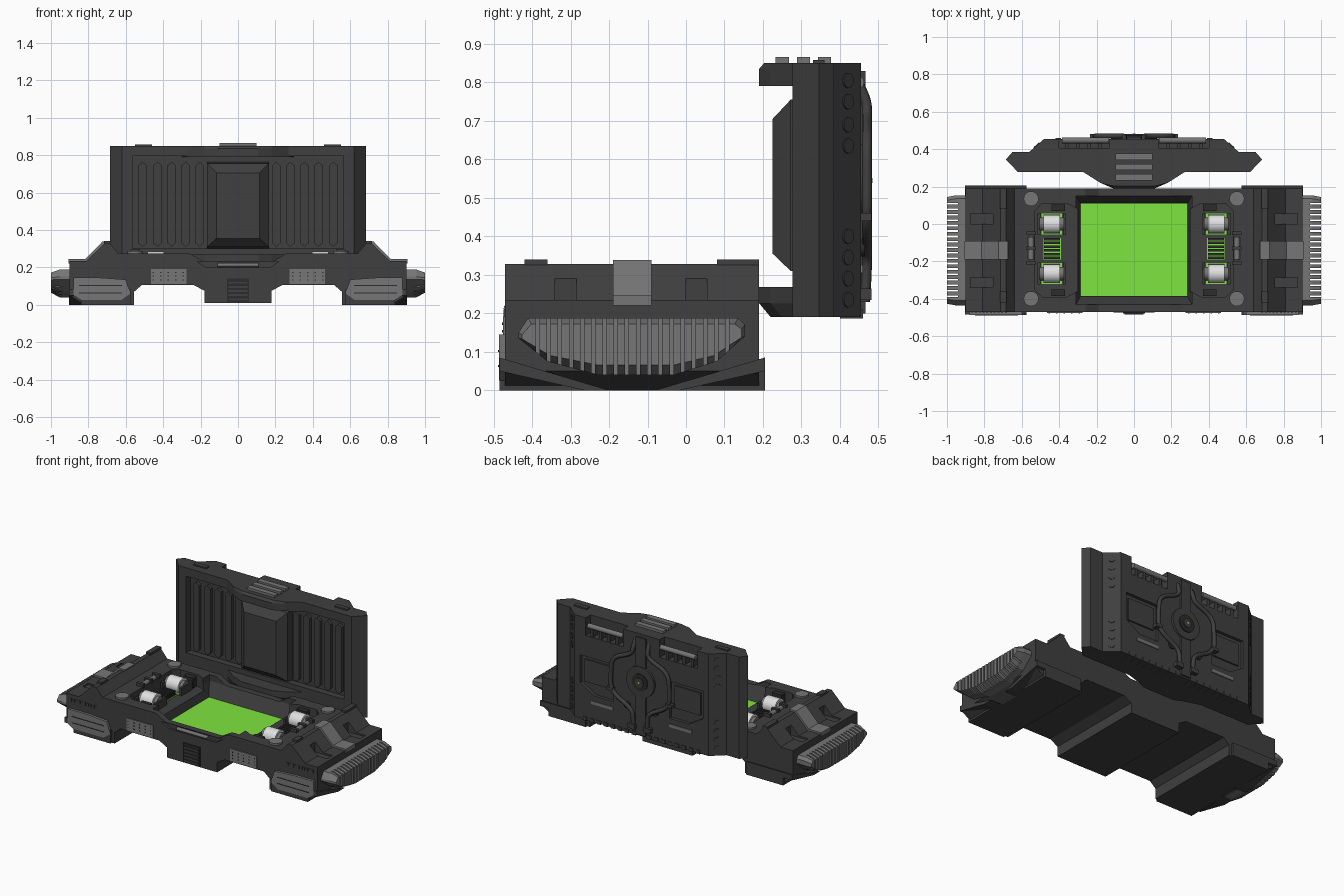
import bpy, bmesh, math
from mathutils import Vector

if "Cube" in bpy.data.objects:
    bpy.data.objects.remove(bpy.data.objects["Cube"])


def material(name, r, g, b):
    m = bpy.data.materials.new(name)
    m.diffuse_color = (r, g, b, 1)
    m.use_nodes = True
    m.node_tree.nodes["Principled BSDF"].inputs["Base Color"].default_value = m.diffuse_color
    return m


BODY = material("body grey", .05, .05, .05)
DARK = material("dark grey", .025, .025, .025)
LIGHT = material("light grey", .18, .18, .18)
GREEN = material("screen green", .21, .78, .05)
WHITE = material("roller white", .75, .75, .75)


def finish(name, bm, mat, sym):
    bmesh.ops.recalc_face_normals(bm, faces=bm.faces[:])
    me = bpy.data.meshes.new(name)
    bm.to_mesh(me)
    bm.free()
    me.materials.append(mat)
    ob = bpy.data.objects.new(name, me)
    bpy.context.collection.objects.link(ob)
    if sym:
        ob.modifiers.new("mirror", 'MIRROR').use_clip = False
    return ob


def add_loft(bm, rings, smooth=False):
    vs = [[bm.verts.new(p) for p in r] for r in rings]
    n = len(vs[0])
    for a, b in zip(vs, vs[1:]):
        for i in range(n):
            j = (i + 1) % n
            bm.faces.new((a[i], a[j], b[j], b[i])).smooth = smooth
    bm.faces.new(vs[0][::-1])
    bm.faces.new(vs[-1])


def loft(name, rings, mat=BODY, sym=False, smooth=False):
    bm = bmesh.new()
    add_loft(bm, rings, smooth)
    return finish(name, bm, mat, sym)


def ring(pts, axis, c):
    put = {'x': lambda u, v: (c, u, v), 'y': lambda u, v: (u, c, v), 'z': lambda u, v: (u, v, c)}[axis]
    return [put(u, v) for u, v in pts]


def prism(name, pts, axis, a, b, mat=BODY, sym=False):
    return loft(name, [ring(pts, axis, a), ring(pts, axis, b)], mat, sym)


def rect(x0, x1, y0, y1):
    return [(x0, y0), (x1, y0), (x1, y1), (x0, y1)]


def boxes(name, dims, mat=BODY, sym=False):
    """Each dim is (x0, x1, y0, y1, z0, z1)."""
    bm = bmesh.new()
    for x0, x1, y0, y1, z0, z1 in dims:
        add_loft(bm, [ring(rect(x0, x1, y0, y1), 'z', z) for z in (z0, z1)])
    return finish(name, bm, mat, sym)


def tube(name, p0, p1, r, mat=BODY, sym=False, n=20):
    p0, p1 = Vector(p0), Vector(p1)
    q = (p1 - p0).to_track_quat('Z', 'Y')
    rim = [q @ Vector((r * math.cos(t * math.tau / n), r * math.sin(t * math.tau / n), 0)) for t in range(n)]
    return loft(name, [[p + v for v in rim] for p in (p0, p1)], mat, sym, True)


def full(half):
    """Close a half profile by reflecting it across x = 0."""
    return half + [(-x, y) for x, y in reversed(half) if x > 0]


def carve(ob, *cutters):
    for c in cutters:
        m = ob.modifiers.new("cut", 'BOOLEAN')
        m.operation, m.object, m.solver = 'DIFFERENCE', c, 'EXACT'
    ob.data = bpy.data.meshes.new_from_object(ob.evaluated_get(bpy.context.evaluated_depsgraph_get()))
    ob.modifiers.clear()
    for c in cutters:
        bpy.data.objects.remove(c)


# --- Base body with cavity ---
base = prism("base_body", full([(0, .01), (.18, .01), (.18, .075), (.235, .105), (.515, .105), (.555, .07), (.555, 0),
             (.82, 0), (.9, .05), (.9, .235), (.81, .235), (.715, .328), (.685, .328), (.64, .275), (.26, .275),
             (.19, .235), (0, .235)]), 'y', -.47, .19)
well = loft("well_cut", [ring(rect(-.286, .286, -.387, .111), 'z', .146),
                         ring(rect(-.31, .31, -.43, .15), 'z', .236), ring(rect(-.31, .31, -.43, .15), 'z', .5)])
side = prism("side_cut", [(.28, -.35), (.36, -.39), (.49, -.39), (.53, -.35), (.53, .07), (.49, .11), (.36, .11),
             (.28, .07)], 'z', .2, .5, sym=True)
slope = boxes("slope_cut", [(.75, .875, y, y + .055, .225, .29) for y in (.0, -.34)], sym=True)
slot = prism("slot_cut", [(-.22, .232), (-.17, .2), (.17, .2), (.22, .232)], 'y', -.5, -.455)
carve(base, well, side, slope, slot)
boxes("ridge_caps", [(.683, .717, -.42, -.36, .3, .34), (.683, .717, .08, .19, .3, .34)], BODY, True)
for nm, e, s in (("front", -.485, 1), ("rear", .205, -1)):
    prism(nm + "_foot_rail", [(e, .085), (e, .05), (e + s * .22, 0), (e + s * .285, 0)], 'x', .575, .904, BODY, True)
    prism(nm + "_foot_wedge", [(e, .085), (e, 0), (e + s * .285, 0)], 'x', .575, .84, BODY, True)

# --- Base interior ---
boxes("screen", [(-.285, .285, -.386, .11, .144, .151)], GREEN)
boxes("coil_windows", [(.39, .485, -.19, -.075, .198, .206)], GREEN, True)
boxes("coil_bars", [(.395, .48, -.188 + i * .02, -.174 + i * .02, .2, .235) for i in range(6)], DARK, True)
boxes("roller_glow", [(.385, .495, y - .056, y + .056, .198, .206) for y in (0, -.265)], GREEN, True)
for nm, y in (("rear", 0), ("front", -.265)):
    tube(nm + "_roller", (.395, y, .235), (.485, y, .235), .05, WHITE, True)
    tube(nm + "_roller_cap", (.375, y, .235), (.505, y, .235), .036, LIGHT, True)
boxes("roller_mounts", [(x, x + .015, y - .058, y + .058, .2, .25) for y in (0, -.265) for x in (.365, .5)], BODY, True)
boxes("well_clips", [(.37, .44, y, y + .035, .2, .265) for y in (.07, -.385)], DARK, True)
tube("side_pin", (.55, -.19, .275), (.55, -.07, .275), .016, LIGHT, True)
boxes("side_pin_clamps", [(.525, .575, y, y + .02, .27, .295) for y in (-.22, -.14, -.06)], BODY, True)
for nm, y in (("rear", .135), ("front", -.4)):
    tube(nm + "_corner_pad", (.55, y, .27), (.55, y, .287), .04, LIGHT, True)

# --- Front face details ---
prism("front_foot_plate", [(.575, .06), (.625, .025), (.84, .025), (.88, .05), (.88, .145), (.74, .145), (.6, .135)],
      'y', -.486, -.465, LIGHT, True)
boxes("foot_plate_grooves", [(.62, .85, -.488, -.48, z, z + .005) for z in (.06, .1)], DARK, True)
boxes("front_mesh_plate", [(.275, .465, -.476, -.465, .112, .192)], LIGHT, True)
boxes("mesh_holes", [(.29 + .04 * i, .296 + .04 * i, -.478, -.47, z, z + .006)
                     for i in range(5) for z in (.13, .15, .17)], DARK, True)
boxes("front_grille", [(-.06, .06, -.478, -.465, .015, .14)], DARK)
boxes("grille_slats", [(-.05, .05, -.483, -.47, .025 + .022 * i, .035 + .022 * i) for i in range(5)], BODY)
tube("front_latch_bar", (-.11, -.463, .213), (.11, -.463, .213), .011, LIGHT, n=10)
boxes("shoulder_vents", [(.68 + .02 * i, .69 + .02 * i, -.474, -.46, .19, .21) for i in range(10)], BODY, True)

# --- Side straps and ribbed bumpers ---
prism("side_strap", [(.675, .338), (.725, .338), (.815, .246), (.906, .246), (.906, .22), (.8, .22), (.69, .315)],
      'y', -.19, -.09, LIGHT, True)
hexa = [(-.435, .15), (-.41, .188), (.135, .188), (.153, .17), (.153, .14), (.08, .075), (-.03, .04), (-.23, .04),
        (-.36, .075), (-.435, .135)]
tip = [(-.14 + (y + .14) * .97, .13 + (z - .13) * .72) for y, z in hexa]
bumper = loft("side_bumper", [ring(hexa, 'x', .89), ring(hexa, 'x', .955), ring(tip, 'x', 1.0)], LIGHT)
carve(bumper, boxes("bumper_slots", [(.94, 1.1, -.39 + i * .029, -.381 + i * .029, .0, .3) for i in range(18)]))
bumper.modifiers.new("mirror", 'MIRROR')

# --- Lid shell ---
lid = prism("lid_shell", full([(0, .277), (.62, .277), (.685, .345), (.65, .385), (.56, .385), (.48, .455), (0, .455)]),
            'z', .19, .85)
carve(lid,
      boxes("recess_cut", [(-.565, .565, .2, .32, .3, .795)]),
      boxes("clamp_cut", [(.13, .4, .405, .6, .735, .9)], sym=True),
      prism("panel_cut", [(.2, .36), (.34, .36), (.44, .42), (.44, .6), (.2, .6)], 'y', .435, .6, sym=True))
lip = full([(0, .3), (.3, .3), (.27, .277), (.18, .22), (.11, .19), (0, .19)])
lip_in = [(x, y if y > .25 else y + .03) for x, y in lip]
loft("lid_top_lip", [ring(lip, 'z', .79), ring(lip, 'z', .835), ring([(x, max(y, .203)) for x, y in lip], 'z', .85)])
loft("lid_bottom_lip", [ring(lip_in, 'z', .19), ring(lip, 'z', .226), ring(lip, 'z', .268)])

# --- Lid inside ---
loft("lid_centre_pad", [ring(rect(-.165, .165, .3, .765), 'y', .33), ring(rect(-.165, .165, .31, .755), 'y', .272),
                        ring(rect(-.115, .115, .355, .705), 'y', .225)])
for i, x in enumerate((.205, .28, .355, .43, .51)):
    prism("lid_rib_%d" % (i + 1), [(x - .022, .33), (x, .31), (x + .022, .33), (x + .022, .745), (x, .765),
          (x - .022, .745)], 'y', .3, .33, BODY, True)

# --- Lid top and edge ---
boxes("lid_top_bars", [(-.1, .1, y - .017, y + .017, .84, .866) for y in (.25, .305, .36)], LIGHT)
boxes("lid_top_bumps", [(.46, .55, .33, .36, .84, .858)], BODY, True)
nrm = Vector((.07, .08, 0)).normalized()
for i, z in enumerate((.235, .29, .345, .4, .635, .69, .75, .805)):
    p = Vector((.52, .42, z))
    tube("lid_edge_stud_%d" % (i + 1), p - nrm * .01, p + nrm * .004, .02, BODY, True, 12)

# --- Lid back ---
tube("clamp_bar", (.135, .447, .8), (.385, .447, .8), .016, LIGHT, True, 12)
boxes("clamp_supports", [(x, x + .02, .39, .45, .735, .79) for x in (.17, .23, .29, .35)], BODY, True)
boxes("panel_insets", [(.225, .415, .43, .445, .43, .575)], BODY, True)
boxes("lower_bars", [(.2, .36, .45, .46, .305, .325)], LIGHT, True)
boxes("bottom_teeth", [(.04 + .05 * i, .07 + .05 * i, .4, .46, .186, .21) for i in range(8)], BODY, True)
boxes("back_spine", [(-.035, .035, .45, .466, .2, .83)])
tube("back_disc", (0, .45, .545), (0, .47, .545), .1, BODY, n=32)
tube("back_hub_ring", (0, .46, .545), (0, .476, .545), .055, DARK, n=24)
tube("back_hub", (0, .46, .545), (0, .482, .545), .03, BODY, n=20)
tube("back_hub_light", (0, .47, .545), (0, .484, .545), .007, GREEN, n=12)
tube("back_bolt", (.1, .45, .37), (.1, .465, .37), .022, DARK, True)
boxes("pipe_clips", [(.19, .235, .45, .482, .44, .46), (.03, .08, .45, .482, .235, .265)], BODY, True)

# --- Curved pipes around the disc ---
cu = bpy.data.curves.new("pipe", 'CURVE')
cu.dimensions, cu.bevel_depth, cu.bevel_resolution = '3D', .013, 2
sp = cu.splines.new('NURBS')
path = [(.05, .44, .81), (.05, .47, .76), (.06, .47, .71), (.2, .47, .66), (.21, .47, .55), (.21, .47, .43),
        (.06, .47, .36), (.05, .47, .3), (.05, .465, .23)]
sp.points.add(len(path) - 1)
for pt, co in zip(sp.points, path):
    pt.co = (*co, 1)
sp.order_u, sp.use_endpoint_u, sp.resolution_u = 3, True, 5
cu.use_fill_caps = True
tmp = bpy.data.objects.new("pipe_path", cu)
bpy.context.collection.objects.link(tmp)
me = bpy.data.meshes.new_from_object(tmp.evaluated_get(bpy.context.evaluated_depsgraph_get()))
bpy.data.objects.remove(tmp)
me.materials.clear()
me.materials.append(BODY)
pipe = bpy.data.objects.new("back_pipe", me)
bpy.context.collection.objects.link(pipe)
pipe.modifiers.new("mirror", 'MIRROR')
